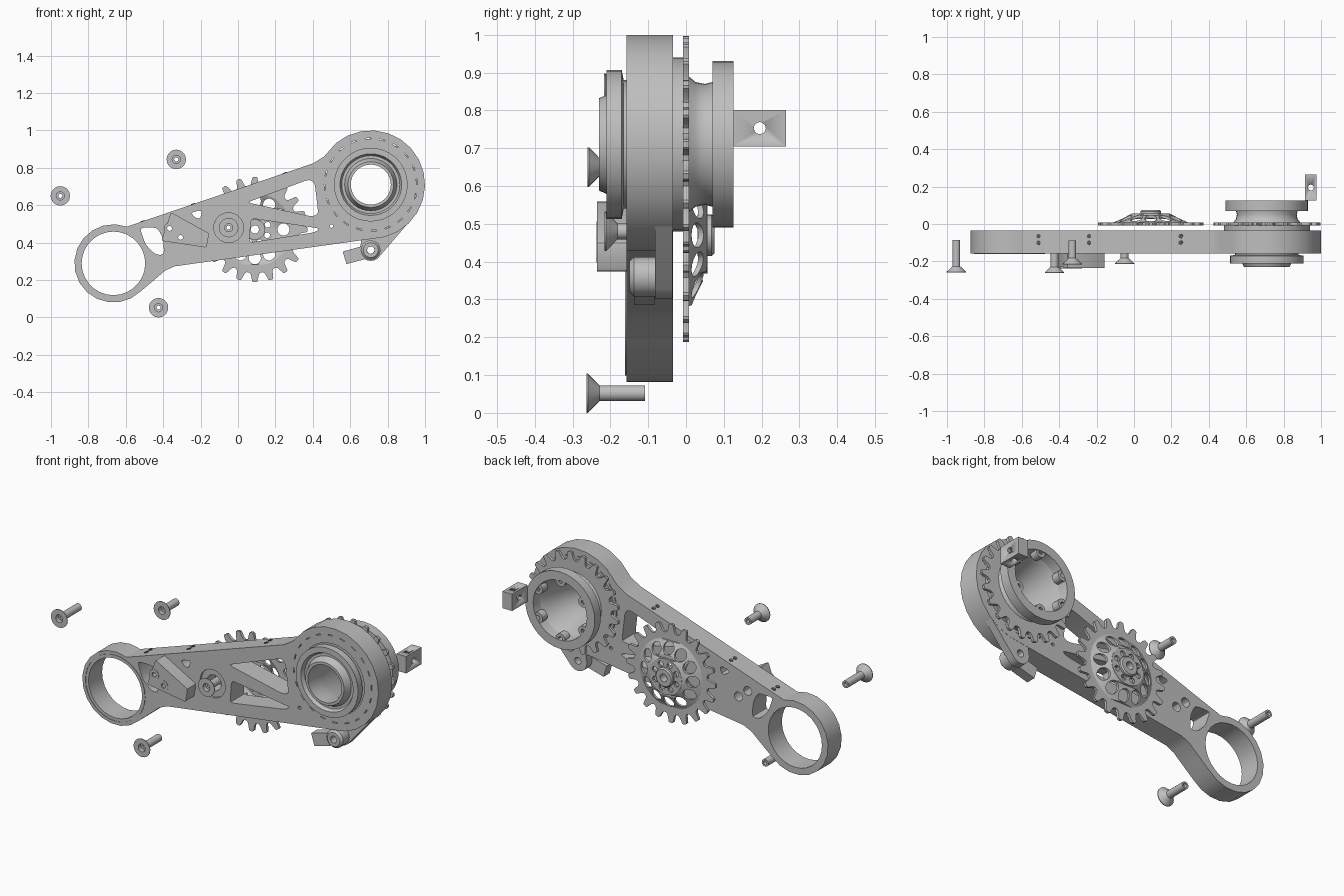
import bpy, bmesh
from math import sin, cos, radians, pi, hypot, atan2
from mathutils import Matrix, Vector

if "Cube" in bpy.data.objects:
    bpy.data.objects.remove(bpy.data.objects["Cube"])


def material(name, value):
    m = bpy.data.materials.new(name)
    m.use_nodes = True
    m.diffuse_color = (value, value, value, 1)
    m.node_tree.nodes["Principled BSDF"].inputs["Base Color"].default_value = (value, value, value, 1)
    return m


METAL = material("grey metal", 0.52)
DARK = material("dark hole grey", 0.1)


def finish(name, bm, mat=METAL):
    bmesh.ops.remove_doubles(bm, verts=bm.verts, dist=0.0002)
    bmesh.ops.recalc_face_normals(bm, faces=bm.faces)
    mesh = bpy.data.meshes.new(name)
    bm.to_mesh(mesh)
    bm.free()
    mesh.materials.append(mat)
    mesh.shade_smooth()
    mesh.set_sharp_from_angle(angle=radians(30))
    ob = bpy.data.objects.new(name, mesh)
    bpy.context.collection.objects.link(ob)
    return ob


def arc(c, r, a0=0, a1=360, n=20):
    """Points on an arc; a full circle drops the repeated end."""
    count = n if abs(a1 - a0) == 360 else n + 1
    angles = [radians(a0 + (a1 - a0) * i / n) for i in range(count)]
    return [(c[0] + r * cos(a), c[1] + r * sin(a)) for a in angles]


def rounded(points, r=0.02):
    """Cut each corner of a polygon with a small curve."""
    out = []
    for i, p in enumerate(points):
        p = Vector(p)
        a, b = Vector(points[i - 1]) - p, Vector(points[(i + 1) % len(points)]) - p
        a = p + a.normalized() * min(r, a.length * 0.4)
        b = p + b.normalized() * min(r, b.length * 0.4)
        out += [tuple(a), tuple((a + b + p * 2) / 4), tuple(b)]
    return out


def plate(name, outline, holes, y0, y1, bend=None):
    """Extrude an x-z outline with holes from y0 to y1."""
    curve = bpy.data.curves.new(name, "CURVE")
    curve.dimensions = "2D"
    curve.fill_mode = "BOTH"
    curve.extrude = (y1 - y0) / 2
    for loop in [outline] + holes:
        spline = curve.splines.new("POLY")
        spline.points.add(len(loop) - 1)
        for point, (u, v) in zip(spline.points, loop):
            point.co = (u, v, 0, 1)
        spline.use_cyclic_u = True
    helper = bpy.data.objects.new(name + " helper", curve)
    bpy.context.collection.objects.link(helper)
    bpy.context.view_layer.update()
    mesh = bpy.data.meshes.new_from_object(helper.evaluated_get(bpy.context.evaluated_depsgraph_get()))
    bm = bmesh.new()
    bm.from_mesh(mesh)
    bpy.data.objects.remove(helper)
    bpy.data.meshes.remove(mesh)
    for v in bm.verts:
        x, z, w = v.co
        v.co = (x, (y0 + y1) / 2 - w + (bend(x, z) if bend else 0), z)
    return finish(name, bm)


def lathe(name, c, profile, n=32):
    """Turn a closed (radius, y) profile about the y axis through c."""
    bm = bmesh.new()
    rings = []
    for i in range(n):
        a = 2 * pi * i / n
        rings.append([bm.verts.new((c[0] + r * cos(a), y, c[1] + r * sin(a))) for r, y in profile])
    for i in range(n):
        a, b = rings[i], rings[(i + 1) % n]
        for j in range(len(profile)):
            k = (j + 1) % len(profile)
            bm.faces.new((a[j], a[k], b[k], b[j]))
    return finish(name, bm)


def teeth(c, tip, root, n):
    shape = [(-0.16, 0.9), (-0.09, 1), (0.09, 1), (0.16, 0.9), (0.28, 0.2), (0.4, 0), (0.6, 0), (0.72, 0.2)]
    loop = []
    for i in range(n):
        for t, h in shape:
            a, r = 2 * pi * (i + t) / n, root + (tip - root) * h
            loop.append((c[0] + r * cos(a), c[1] + r * sin(a)))
    return loop


def hole_ring(c, dist, r, count, sides=12, start=0):
    return [arc(p, r, n=sides) for p in arc(c, dist, start, start + 360, count)]


BIG, SMALL, BOLT, GEAR, LUG = (0.71, 0.71), (-0.666, 0.289), (-0.05, 0.48), (0.09, 0.47), (0.71, 0.36)
PINS = [(-0.366, 0.476), (-0.307, 0.428)]

# Main arm with pockets, bores and a ring of thin slots
outline = (arc(BIG, 0.29, 130, -75, 14) + [(-0.34, 0.273), (-0.39, 0.25), (-0.46, 0.19)]
           + arc(SMALL, 0.209, -45, -290, 14) + [(0.40, 0.823), (0.46, 0.86)])
pockets = [
    [(0.05, 0.615), (0.38, 0.738), (0.41, 0.72), (0.43, 0.55), (0.39, 0.54)],
    [(0.07, 0.53), (0.44, 0.475), (0.41, 0.455), (0.06, 0.40)],
    [(-0.525, 0.48), (-0.43, 0.48), (-0.40, 0.42), (-0.395, 0.335), (-0.44, 0.335), (-0.495, 0.39)],
    [(-0.255, 0.56), (-0.19, 0.575), (-0.2, 0.53), (-0.225, 0.53)],
]
slots = [arc(BIG, 0.244, a, a + 7, 2) + arc(BIG, 0.249, a + 7, a, 2) for a in range(0, 360, 18)]
bores = [arc(SMALL, 0.17, n=28), arc(BIG, 0.2, n=32), arc(BOLT, 0.08), arc((0.5, 0.488), 0.01, n=8)]
plate("main_arm", outline, [rounded(p) for p in pockets] + slots + bores
      + [arc(p, 0.026, n=12) for p in PINS], -0.158, -0.035)
lathe("small_end_lip", SMALL, [(0.19, -0.161), (0.187, -0.161), (0.187, -0.15), (0.19, -0.15)])

# Turned hub through the large end
lathe("main_hub", BIG, [
    (0.107, -0.23), (0.122, -0.23), (0.14, -0.19), (0.155, -0.19), (0.165, -0.21), (0.197, -0.21),
    (0.197, -0.17), (0.17, -0.165), (0.17, -0.15), (0.203, -0.15), (0.203, -0.04), (0.23, -0.036),
    (0.23, -0.005), (0.19, -0.005), (0.165, 0.025), (0.16, 0.05), (0.165, 0.07), (0.22, 0.07),
    (0.22, 0.125), (0.17, 0.125), (0.165, 0.07), (0.15, 0.03), (0.12, -0.09), (0.107, -0.15)], 36)
for i, p in enumerate(arc(BIG, 0.165, 30, 390, 6)):
    plate(f"hub_boss_{i}", arc(p, 0.03, n=14), [arc(p, 0.013, n=10)], 0.075, 0.121)
plate("hub_sprocket", teeth(BIG, 0.287, 0.24, 21), [arc(BIG, 0.18, n=32)], -0.008, 0.008)

# Dished sprocket with lightening holes
plate("gear_teeth", teeth(GEAR, 0.282, 0.232, 20), [arc(GEAR, 0.196, n=36)], -0.008, 0.008)
plate("gear_dish", arc(GEAR, 0.2, n=36), [arc(GEAR, 0.1, n=36)] + hole_ring(GEAR, 0.153, 0.033, 12, 14),
      -0.006, 0.008, lambda x, z: (0.2 - hypot(x - GEAR[0], z - GEAR[1])) * 0.48)
plate("gear_web", arc(GEAR, 0.102, n=36), [arc(GEAR, 0.045)] + hole_ring(GEAR, 0.073, 0.016, 8, 10, 20),
      0.042, 0.057)
lathe("gear_hub", GEAR, [(0.022, 0.03), (0.055, 0.03), (0.055, 0.068), (0.048, 0.075), (0.022, 0.075)], 24)

# Bracket on the front face
bracket = [(-0.358, 0.562), (-0.155, 0.45), (-0.168, 0.373), (-0.41, 0.41)]
plate("front_bracket", rounded(bracket, 0.01), [arc(p, 0.02, n=12) for p in PINS], -0.235, -0.157)
for i, p in enumerate(PINS):
    lathe(f"bracket_bush_{i}", p, [(0.013, -0.237), (0.03, -0.237), (0.03, -0.228), (0.013, -0.228)], 16)

# Countersunk hollow screws
screws = [((-0.95, 0.65), -0.26, -0.085), ((-0.33, 0.845), -0.217, -0.088),
          ((-0.425, 0.052), -0.263, -0.108), (BOLT, -0.215, -0.06)]
for i, (c, y0, y1) in enumerate(screws):
    lathe(f"screw_{i}", c, [(0.022, y0), (0.052, y0), (0.052, y0 + 0.004), (0.021, y0 + 0.034),
                            (0.021, y1), (0.011, y1), (0.011, y0 + 0.025), (0.022, y0 + 0.025)], 20)
lathe("bolt_sleeve", BOLT, [(0.045, -0.145), (0.082, -0.145), (0.082, -0.04), (0.02, -0.04),
                            (0.02, -0.07), (0.045, -0.07)], 24)

# Tensioner lug, roller and block under the large end
plate("tensioner_lug", [(0.955, 0.56), (0.94, 0.54)] + arc(LUG, 0.058, -35, -180, 8)
      + [(0.66, 0.42), (0.75, 0.5)], [arc(LUG, 0.02, n=12)], -0.082, -0.036)
lathe("tensioner_roller", LUG, [(0.02, -0.15), (0.04, -0.15), (0.052, -0.138), (0.052, -0.08), (0.02, -0.08)], 20)
plate("tensioner_block", [(0.56, 0.352), (0.66, 0.38), (0.68, 0.312), (0.58, 0.285)], [], -0.138, -0.083)

# Drilled post behind the hub
bm = bmesh.new()
bmesh.ops.create_cube(bm, size=1, matrix=Matrix.Translation((0.946, 0.195, 0.753))
                      @ Matrix.Diagonal((0.062, 0.14, 0.096, 1)))
post = finish("rear_post", bm)


def disc(name, position, direction, r, depth=0.006):
    bm = bmesh.new()
    turn = Vector(direction).to_track_quat("Z", "Y").to_matrix().to_4x4()
    bmesh.ops.create_cone(bm, cap_ends=True, segments=12, radius1=r, radius2=r, depth=depth,
                          matrix=Matrix.Translation(position) @ turn)
    return finish(name, bm, DARK)


# Cross drilling of the post
for axis in ((1, 0, 0), (0, 0, 1)):
    cutter = disc("post_cutter", (0.946, 0.195, 0.753), axis, 0.016, 0.3)
    cutter.hide_render = True
    cutter.hide_set(True)
    cutter.data.materials[0] = METAL
    mod = post.modifiers.new("drill", "BOOLEAN")
    mod.operation, mod.object, mod.solver = "DIFFERENCE", cutter, "EXACT"
bpy.context.view_layer.update()
drilled = bpy.data.meshes.new_from_object(post.evaluated_get(bpy.context.evaluated_depsgraph_get()))
post.modifiers.clear()
post.data = drilled
for ob in [o for o in bpy.data.objects if o.name.startswith("post_cutter")]:
    bpy.data.objects.remove(ob)

# Pin holes along the sloping top edge
start, end = Vector((-0.595, 0.485)), Vector((0.40, 0.823))
slope = (end - start) / (end.x - start.x)
for x in (-0.51, -0.24, 0.25):
    for y in (-0.065, -0.1):
        p = start + slope * (x - start.x)
        disc("edge_pin_hole", (p.x, y, p.y), (-slope.y, 0, slope.x), 0.012)
